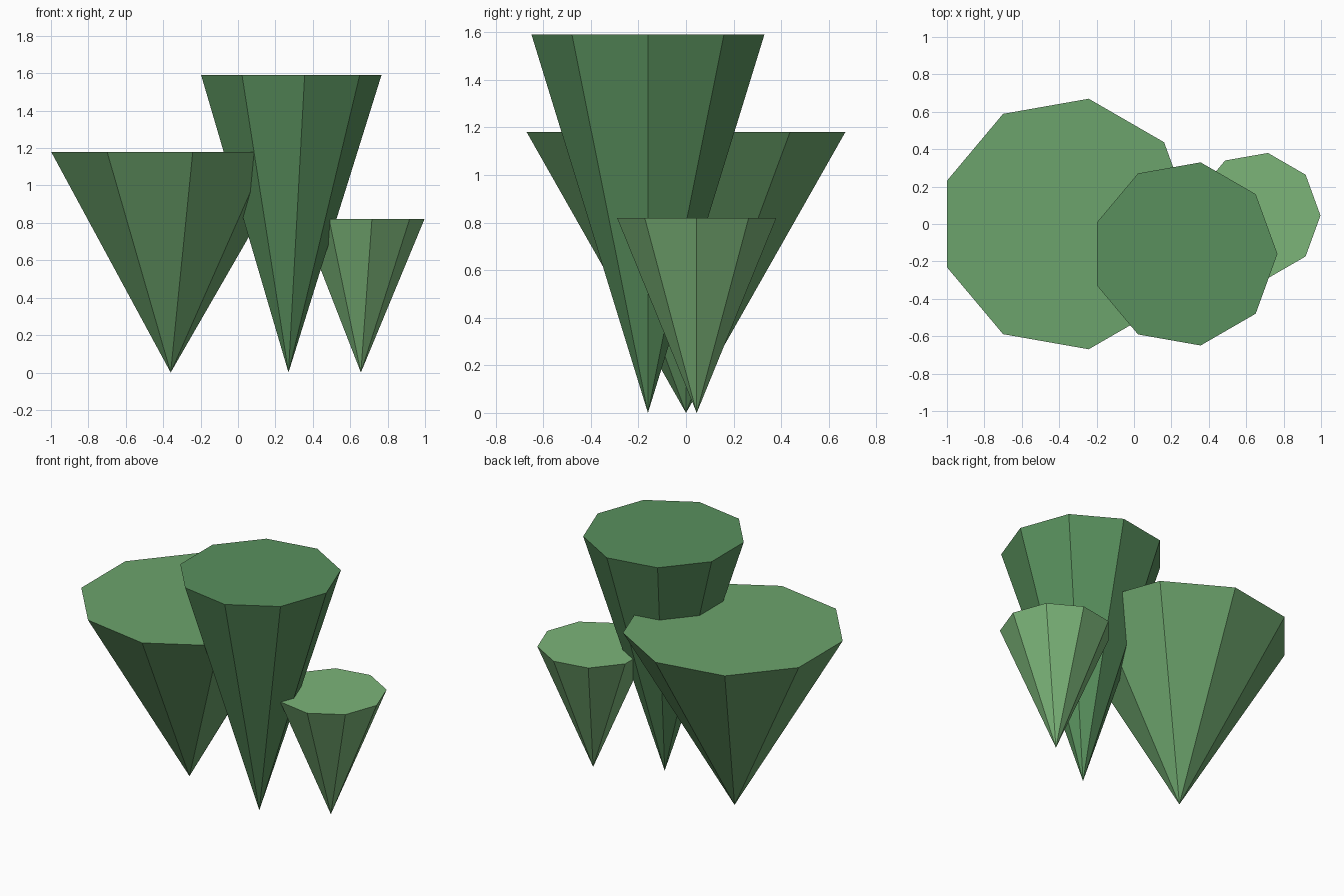
import bpy

if "Cube" in bpy.data.objects:
    bpy.data.objects.remove(bpy.data.objects["Cube"])

SIDES = 9


def inverted_cone(name, x, y, radius, height, color):
    # Nine-sided cone standing on its tip, with one corner pointing along +x
    bpy.ops.mesh.primitive_cone_add(vertices=SIDES, radius1=0, radius2=radius,
                                    depth=height, location=(x, y, height / 2))
    obj = bpy.context.object
    obj.name = name
    # Put the first corner on the +x axis
    first = max(obj.data.vertices, key=lambda v: v.co.y)
    obj.rotation_euler.z = -1.5707963
    bpy.ops.object.transform_apply(location=False, rotation=True, scale=False)
    mat = bpy.data.materials.new(name + "_green")
    mat.diffuse_color = (*color, 1)
    mat.use_nodes = True
    mat.node_tree.nodes["Principled BSDF"].inputs["Base Color"].default_value = mat.diffuse_color
    obj.data.materials.append(mat)


# Wide, tall and small plant clumps
inverted_cone("wide_leaf_clump", -0.36, 0.0, 0.68, 1.18, (0.15, 0.37, 0.15))
inverted_cone("tall_leaf_clump", 0.27, -0.16, 0.497, 1.59, (0.10, 0.28, 0.11))
inverted_cone("small_leaf_clump", 0.657, 0.045, 0.34, 0.82, (0.20, 0.46, 0.19))
